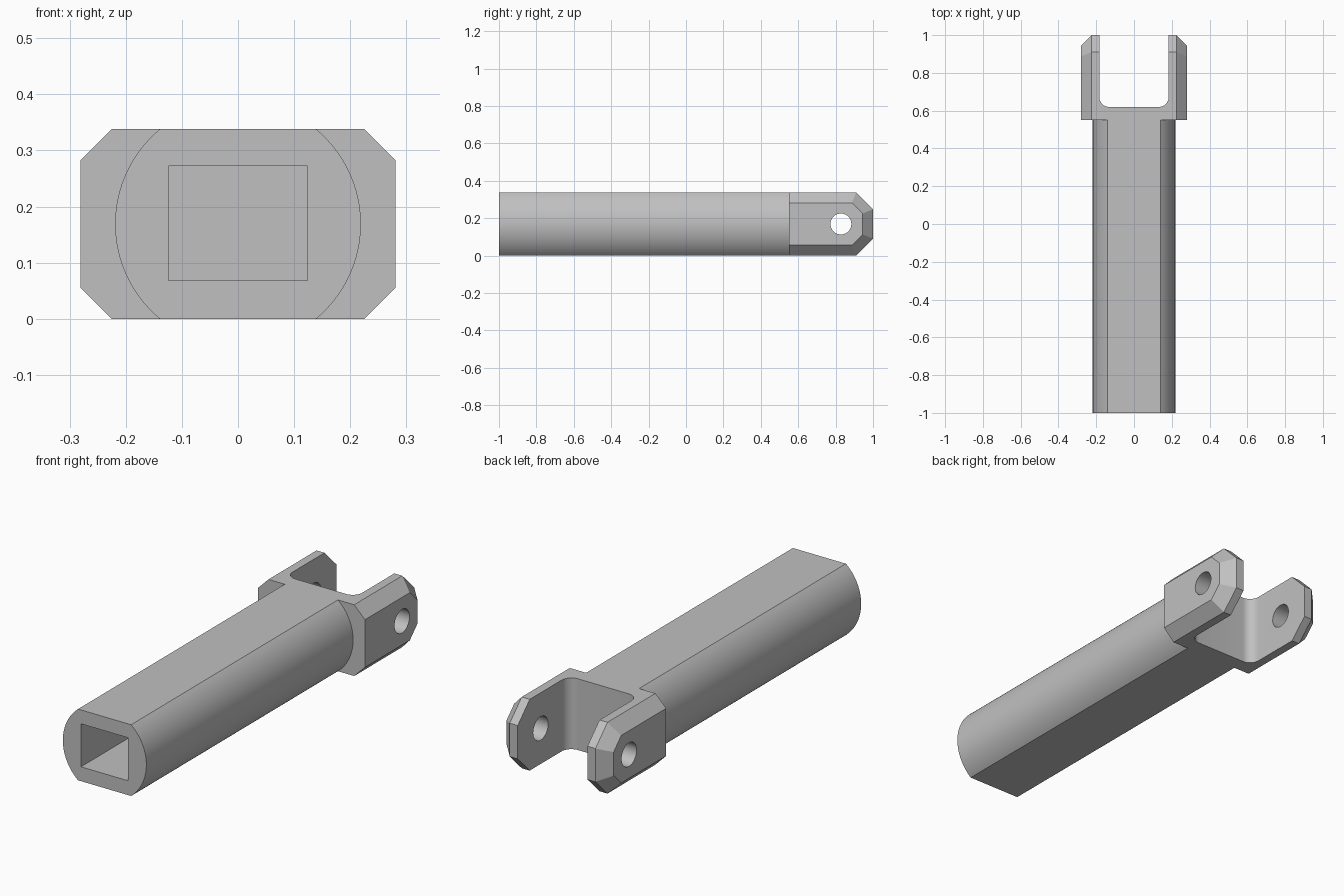
import bpy, bmesh
from math import sin, cos, asin, pi, radians, sqrt

cube = bpy.data.objects.get("Cube")
if cube:
    bpy.data.objects.remove(cube, do_unlink=True)

HEIGHT = 0.338
MID = HEIGHT / 2
JOINT_Y = 0.55          # where shaft meets fork

grey = bpy.data.materials.new("plain grey")
grey.use_nodes = True
colour = (0.53, 0.53, 0.53, 1)
grey.diffuse_color = colour
grey.node_tree.nodes["Principled BSDF"].inputs["Base Color"].default_value = colour


def loft(name, rings):
    """Closed solid through rings with equal point counts."""
    bm = bmesh.new()
    loops = [[bm.verts.new(p) for p in ring] for ring in rings]
    n = len(loops[0])
    for a, b in zip(loops, loops[1:]):
        for i in range(n):
            j = (i + 1) % n
            bm.faces.new((a[i], a[j], b[j], b[i]))
    bm.faces.new(loops[0][::-1])
    bm.faces.new(loops[-1])
    bmesh.ops.recalc_face_normals(bm, faces=bm.faces)
    mesh = bpy.data.meshes.new(name)
    bm.to_mesh(mesh)
    bm.free()
    mesh.materials.append(grey)
    obj = bpy.data.objects.new(name, mesh)
    bpy.context.collection.objects.link(obj)
    return obj


def arc(cx, cy, r, start, end, steps):
    angles = [start + (end - start) * i / steps for i in range(steps + 1)]
    return [(cx + r * cos(a), cy + r * sin(a)) for a in angles]


def activate(obj):
    bpy.ops.object.select_all(action='DESELECT')
    obj.select_set(True)
    bpy.context.view_layer.objects.active = obj


def cut(obj, cutter):
    cutter.hide_render = True
    mod = obj.modifiers.new("cut", 'BOOLEAN')
    mod.operation = 'DIFFERENCE'
    mod.solver = 'EXACT'
    mod.object = cutter
    activate(obj)
    bpy.ops.object.modifier_apply(modifier=mod.name)
    bpy.data.objects.remove(cutter, do_unlink=True)


# Shaft: round bar with flat top and bottom
RADIUS = 0.219
half = asin(MID / RADIUS)
section = arc(0, MID, RADIUS, -half, half, 32) + arc(0, MID, RADIUS, pi - half, pi + half, 32)
shaft = loft("shaft", [[(x, y, z) for x, z in section] for y in (-1, JOINT_Y)])

# Rectangular socket in the front end
socket = [(-0.124, 0.068), (0.124, 0.068), (0.124, 0.272), (-0.124, 0.272)]
cut(shaft, loft("socket_cutter", [[(x, y, z) for x, z in socket] for y in (-1.1, 0.4)]))

# Fork: block with clipped end corners and bevelled sides
BEVEL, CLIP = 0.056, 0.09


def side_profile(inset):
    end, top = 1 - inset, HEIGHT - inset
    clip = CLIP - inset * (2 - sqrt(2))
    return [(JOINT_Y, inset), (end - clip, inset), (end, inset + clip),
            (end, top - clip), (end - clip, top), (JOINT_Y, top)]


stations = [(-0.281, BEVEL), (-0.281 + BEVEL, 0), (0.281 - BEVEL, 0), (0.281, BEVEL)]
fork = loft("fork", [[(x, y, z) for y, z in side_profile(i)] for x, i in stations])

# Slot between the prongs, with rounded inner corners
SLOT, FLOOR, R = 0.183, 0.62, 0.05
slot = [(SLOT, 1.1), (-SLOT, 1.1)]
slot += arc(-SLOT + R, FLOOR + R, R, pi, 1.5 * pi, 10)
slot += arc(SLOT - R, FLOOR + R, R, 1.5 * pi, 2 * pi, 10)
cut(fork, loft("slot_cutter", [[(x, y, z) for x, y in slot] for z in (-0.1, 0.5)]))

# Pin hole through both prongs
hole = arc(0.828, MID, 0.056, 0, 2 * pi, 40)[:-1]
cut(fork, loft("pin_hole_cutter", [[(x, y, z) for y, z in hole] for x in (-0.4, 0.4)]))

for obj in (shaft, fork):
    activate(obj)
    bpy.ops.object.shade_smooth_by_angle(angle=radians(25))
